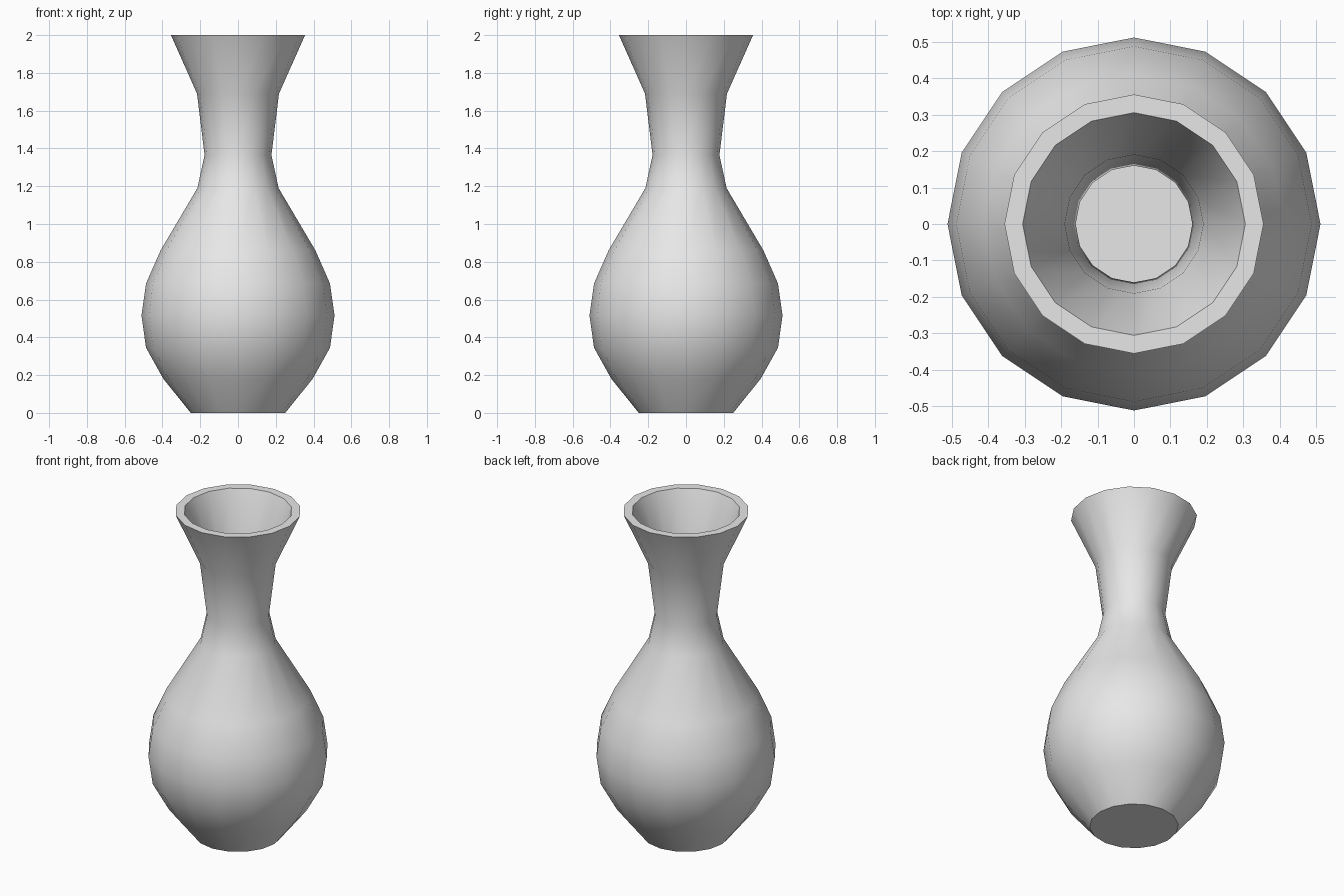
import bpy
import bmesh
import math

SIDES = 16

cube = bpy.data.objects.get("Cube")
if cube:
    bpy.data.objects.remove(cube, do_unlink=True)

# Clay colour
clay = bpy.data.materials.new("light_grey_clay")
clay.use_nodes = True
colour = (0.8, 0.8, 0.8, 1)
clay.diffuse_color = colour
clay.node_tree.nodes["Principled BSDF"].inputs["Base Color"].default_value = colour

# Outer wall (radius, height), from foot to lip
outer = [(0.25, 0), (0.395, 0.18), (0.487, 0.345), (0.511, 0.515), (0.487, 0.685),
         (0.41, 0.86), (0.215, 1.19), (0.177, 1.365), (0.217, 1.69), (0.355, 2)]
# Inner wall, from lip down to floor
inner = [(0.305, 2), (0.19, 1.69), (0.16, 1.365), (0.19, 1.19), (0.37, 0.86),
         (0.44, 0.685), (0.462, 0.515), (0.44, 0.345), (0.36, 0.18), (0.23, 0.05)]


def lathe(name, profile, material):
    """Turn a profile around the z axis, closing both ends with flat discs."""
    bm = bmesh.new()
    rings = []
    for radius, height in profile:
        ring = []
        for i in range(SIDES):
            a = math.tau * i / SIDES
            ring.append(bm.verts.new((radius * math.cos(a), radius * math.sin(a), height)))
        rings.append(ring)
    for low, high in zip(rings, rings[1:]):
        for i in range(SIDES):
            j = (i + 1) % SIDES
            bm.faces.new((low[i], low[j], high[j], high[i]))
    bm.faces.new(rings[0][::-1])
    bm.faces.new(rings[-1])
    bmesh.ops.recalc_face_normals(bm, faces=bm.faces)
    mesh = bpy.data.meshes.new(name)
    bm.to_mesh(mesh)
    bm.free()
    mesh.materials.append(material)
    obj = bpy.data.objects.new(name, mesh)
    bpy.context.collection.objects.link(obj)
    return obj


# Hollow vase body with rim, foot and inside floor
vase = lathe("vase", outer + inner, clay)
bpy.ops.object.select_all(action="DESELECT")
vase.select_set(True)
bpy.context.view_layer.objects.active = vase
bpy.ops.object.shade_smooth_by_angle(angle=math.radians(35))
